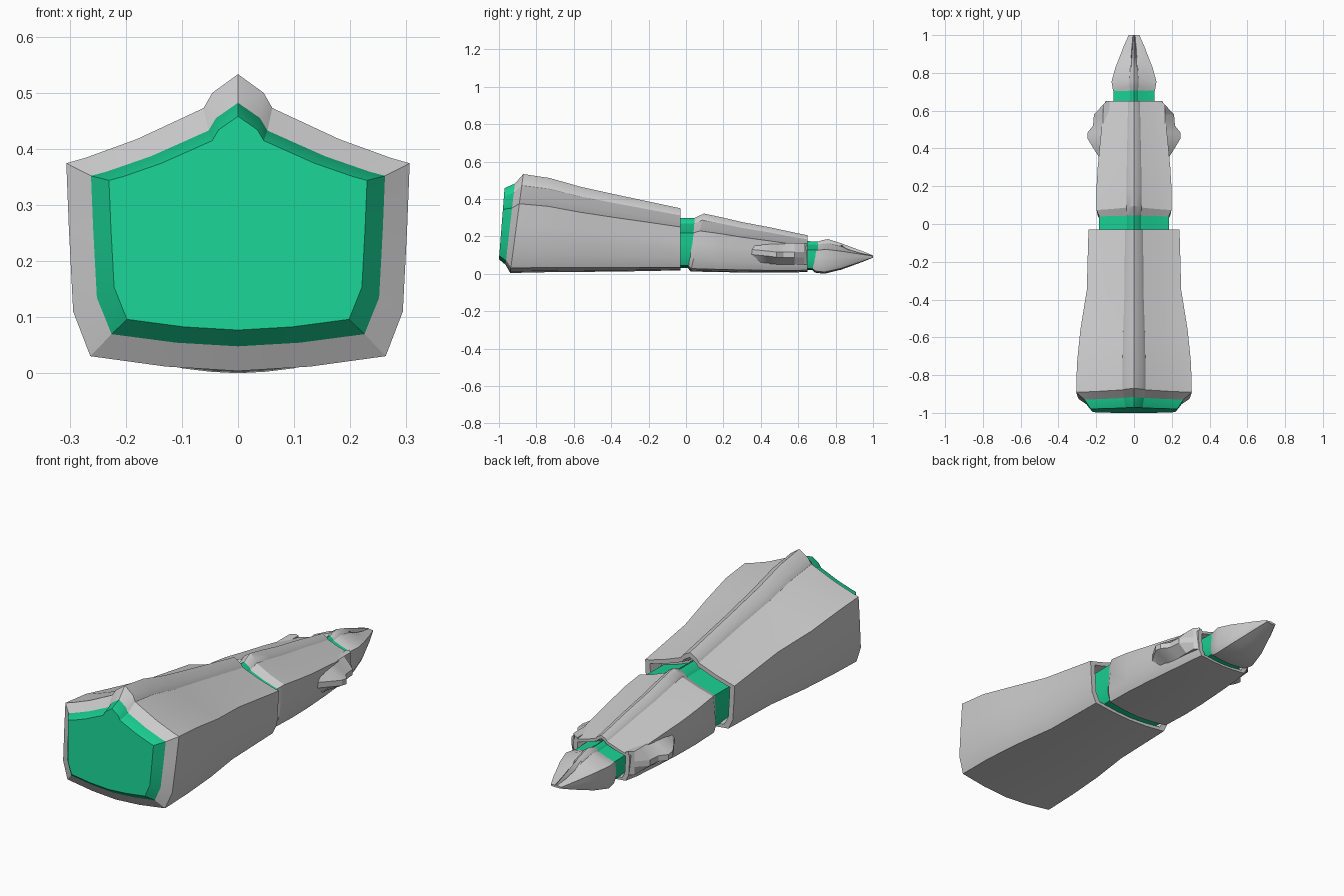
import bpy
import bmesh
import math


def section(y, w, bot, top, lean=0.0, groove=0.0):
    """Ridged armour cross-section; lean pushes the top of the ring along +y."""
    h = top - bot
    side = bot + 0.7 * h
    rise = top - side
    half = [(0, top),
            (0.15 * w, top - 0.21 * rise - groove),
            (0.20 * w, side + 0.62 * rise - groove * 0.3),
            (0.59 * w, side + 0.27 * rise),
            (0.89 * w, side + 0.06 * rise),
            (w, side),
            (0.985 * w, bot + 0.48 * h),
            (0.96 * w, bot + 0.20 * h),
            (0.86 * w, bot + 0.05 * h),
            (0.42 * w, bot + 0.015 * h),
            (0, bot)]
    ring = half + [(-x, z) for x, z in half[-2:0:-1]]
    return [(x, y + lean * (z - bot) / h, z) for x, z in ring]


def loft(name, rings, mat=None, angle=25):
    bm = bmesh.new()
    vs = [[bm.verts.new(p) for p in r] for r in rings]
    n = len(vs[0])
    for a, b in zip(vs, vs[1:]):
        for i in range(n):
            j = (i + 1) % n
            bm.faces.new((a[i], a[j], b[j], b[i]))
    bm.faces.new(vs[0][::-1])
    bm.faces.new(vs[-1])
    bmesh.ops.recalc_face_normals(bm, faces=bm.faces)
    me = bpy.data.meshes.new(name)
    bm.to_mesh(me)
    bm.free()
    ob = bpy.data.objects.new(name, me)
    bpy.context.collection.objects.link(ob)
    if mat:
        me.materials.append(mat)
    bpy.ops.object.select_all(action='DESELECT')
    ob.select_set(True)
    bpy.context.view_layer.objects.active = ob
    bpy.ops.object.shade_smooth_by_angle(angle=math.radians(angle))
    return ob


green = bpy.data.materials.new("green_joint")
green.diffuse_color = (0.01, 0.63, 0.29, 1)

# Rows are: y, half width, bottom z, top z, lean, groove depth
# Large base armour, ending in a recessed socket
base = [(-0.965, 0.262, 0.048, 0.482, 0.05),
        (-0.940, 0.306, 0.004, 0.533, 0.07),
        (-0.760, 0.302, 0.008, 0.512, 0.03),
        (-0.560, 0.284, 0.010, 0.464),
        (-0.350, 0.250, 0.012, 0.418),
        (-0.030, 0.241, 0.018, 0.350),
        (-0.030, 0.215, 0.035, 0.325),
        (-0.090, 0.195, 0.045, 0.310)]
loft("base_armour", [section(*s) for s in base])

# Middle armour
middle = [(0.010, 0.180, 0.030, 0.295, 0.03),
          (0.025, 0.198, 0.012, 0.322, 0.07),
          (0.170, 0.199, 0.009, 0.302, 0.02),
          (0.300, 0.192, 0.007, 0.276),
          (0.450, 0.178, 0.006, 0.248),
          (0.580, 0.164, 0.007, 0.220),
          (0.650, 0.152, 0.010, 0.206),
          (0.650, 0.130, 0.022, 0.190),
          (0.605, 0.112, 0.030, 0.178)]
loft("middle_armour", [section(*s) for s in middle])

# Pointed tip armour with two slots on top
tip = [(0.675, 0.106, 0.020, 0.168, 0.02),
       (0.690, 0.113, 0.006, 0.180, 0.04),
       (0.740, 0.119, 0.000, 0.185, 0.02),
       (0.830, 0.098, 0.022, 0.163),
       (0.880, 0.078, 0.040, 0.144, 0, 0.022),
       (0.940, 0.055, 0.062, 0.122, 0, 0.022),
       (1.000, 0.028, 0.086, 0.098)]
loft("tip_armour", [section(*s) for s in tip])

# Green joints between the armour pieces
joints = {
    "base_plug": [(-0.900, 0.262, 0.048, 0.482),
                  (-0.965, 0.262, 0.048, 0.482, 0.05),
                  (-1.000, 0.230, 0.077, 0.458, 0.03)],
    "middle_joint": [(-0.090, 0.185, 0.032, 0.298), (0.060, 0.185, 0.032, 0.298)],
    "tip_joint": [(0.605, 0.108, 0.020, 0.176), (0.710, 0.108, 0.020, 0.172)],
}
for name, rows in joints.items():
    loft(name, [section(*s) for s in rows], green)

# Side fins low on the middle armour, undercut beneath
fin = [(0.35, 0.182, 0.115), (0.40, 0.215, 0.11), (0.45, 0.245, 0.105),
       (0.485, 0.245, 0.10), (0.52, 0.217, 0.10), (0.58, 0.212, 0.10),
       (0.63, 0.165, 0.10), (0.65, 0.145, 0.10)]
for sx, label in ((1, "right"), (-1, "left")):
    rings = [[(sx * 0.13, y, 0.16), (sx * min(x, 0.165), y, 0.165),
              (sx * x, y, z + 0.015), (sx * x, y, z - 0.012),
              (sx * min(x, 0.165), y, 0.05), (sx * 0.13, y, 0.05)]
             for y, x, z in fin]
    loft("side_fin_" + label, rings)
